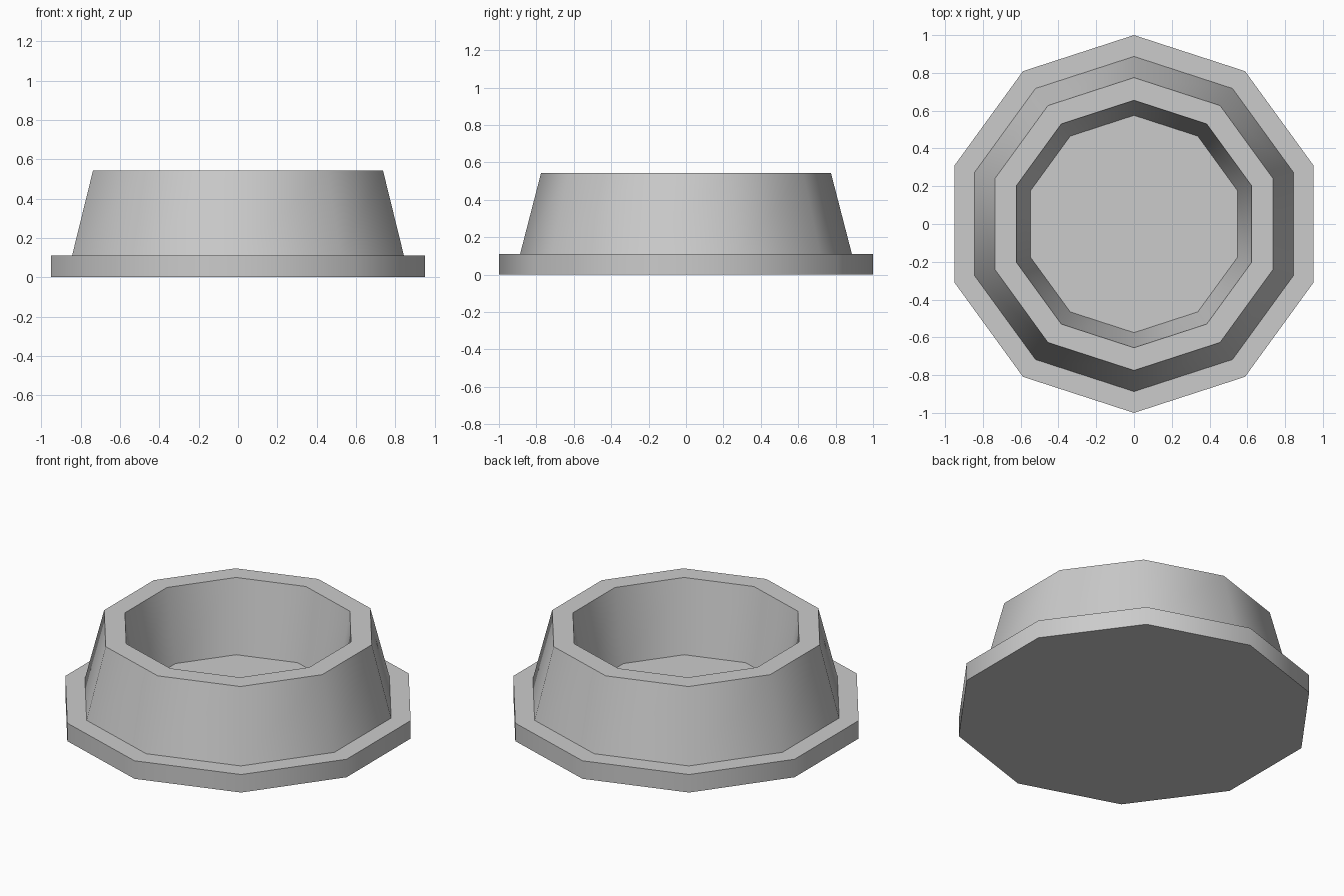
import bpy
import bmesh
from math import cos, sin, pi, radians

cube = bpy.data.objects.get("Cube")
if cube:
    bpy.data.objects.remove(cube, do_unlink=True)

SIDES = 10

# Single flat grey
grey = bpy.data.materials.new("light grey")
grey.use_nodes = True
COLOUR = (0.6, 0.6, 0.6, 1)
grey.diffuse_color = COLOUR
grey.node_tree.nodes["Principled BSDF"].inputs["Base Color"].default_value = COLOUR


def lathe(name, profile):
    """Sweep (radius, z) points around z with a corner on +y, capping both ends."""
    bm = bmesh.new()
    angles = [pi / 2 + 2 * pi * i / SIDES for i in range(SIDES)]
    rings = [[bm.verts.new((r * cos(a), r * sin(a), z)) for a in angles]
             for r, z in profile]
    for low, high in zip(rings, rings[1:]):
        for i in range(SIDES):
            j = (i + 1) % SIDES
            bm.faces.new((low[i], low[j], high[j], high[i]))
    bm.faces.new(rings[0][::-1])
    bm.faces.new(rings[-1])
    mesh = bpy.data.meshes.new(name)
    bm.to_mesh(mesh)
    bm.free()
    mesh.materials.append(grey)
    obj = bpy.data.objects.new(name, mesh)
    bpy.context.collection.objects.link(obj)
    bpy.ops.object.select_all(action='DESELECT')
    obj.select_set(True)
    bpy.context.view_layer.objects.active = obj
    bpy.ops.object.shade_smooth_by_angle(angle=radians(40))
    return obj


# Flanged base, tapered wall, flat rim, inner wall and bowl floor
lathe("flanged_bowl", [
    (1.0, 0.0), (1.0, 0.11),
    (0.887, 0.11), (0.775, 0.543),
    (0.655, 0.543), (0.575, 0.108),
])
